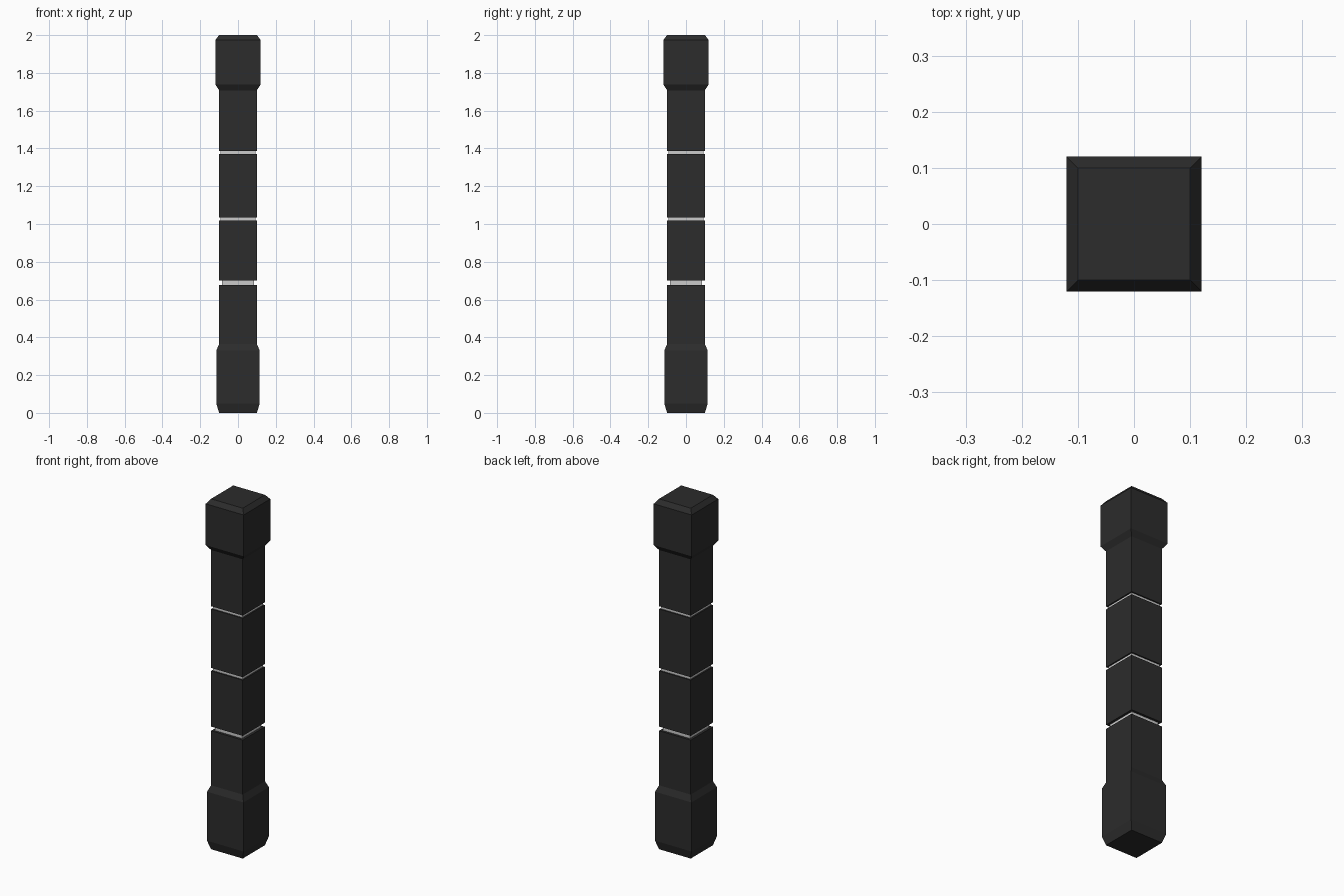
import bpy, bmesh

if "Cube" in bpy.data.objects:
    bpy.data.objects.remove(bpy.data.objects["Cube"])

dark = bpy.data.materials.new("dark_casing")
dark.diffuse_color = (0.025, 0.025, 0.025, 1)
dark.use_nodes = True
dark.node_tree.nodes["Principled BSDF"].inputs["Base Color"].default_value = dark.diffuse_color


def square_loft(name, profile, mat=None):
    """Closed square column through (half_width, z) profile points."""
    bm = bmesh.new()
    rings = [[bm.verts.new((sx * w, sy * w, z))
              for sx, sy in ((-1, -1), (1, -1), (1, 1), (-1, 1))]
             for w, z in profile]
    for low, high in zip(rings, rings[1:]):
        for i in range(4):
            j = (i + 1) % 4
            bm.faces.new((low[i], low[j], high[j], high[i]))
    bm.faces.new(rings[0][::-1])
    bm.faces.new(rings[-1])
    mesh = bpy.data.meshes.new(name)
    bm.to_mesh(mesh)
    bm.free()
    if mat:
        mesh.materials.append(mat)
    obj = bpy.data.objects.new(name, mesh)
    bpy.context.collection.objects.link(obj)
    return obj


W = 0.10

# Pommel and lowest grip section
square_loft("pommel_section", [(W, 0), (0.115, 0.05), (0.115, 0.33), (W, 0.365), (W, 0.676)], dark)

# Two plain middle sections
square_loft("lower_grip_section", [(W, 0.70), (W, 1.018)], dark)
square_loft("upper_grip_section", [(W, 1.035), (W, 1.371)], dark)

# Top section with the flared head
square_loft("head_section", [(W, 1.387), (W, 1.708), (0.12, 1.738), (0.12, 1.974), (W, 2.0)], dark)

# Pale recessed bands in the gaps
for name, w, z0, z1 in (("lower_band", 0.086, 0.676, 0.70),
                        ("middle_band", 0.092, 1.018, 1.035),
                        ("upper_band", 0.092, 1.371, 1.387)):
    square_loft(name, [(w, z0), (w, z1)])
